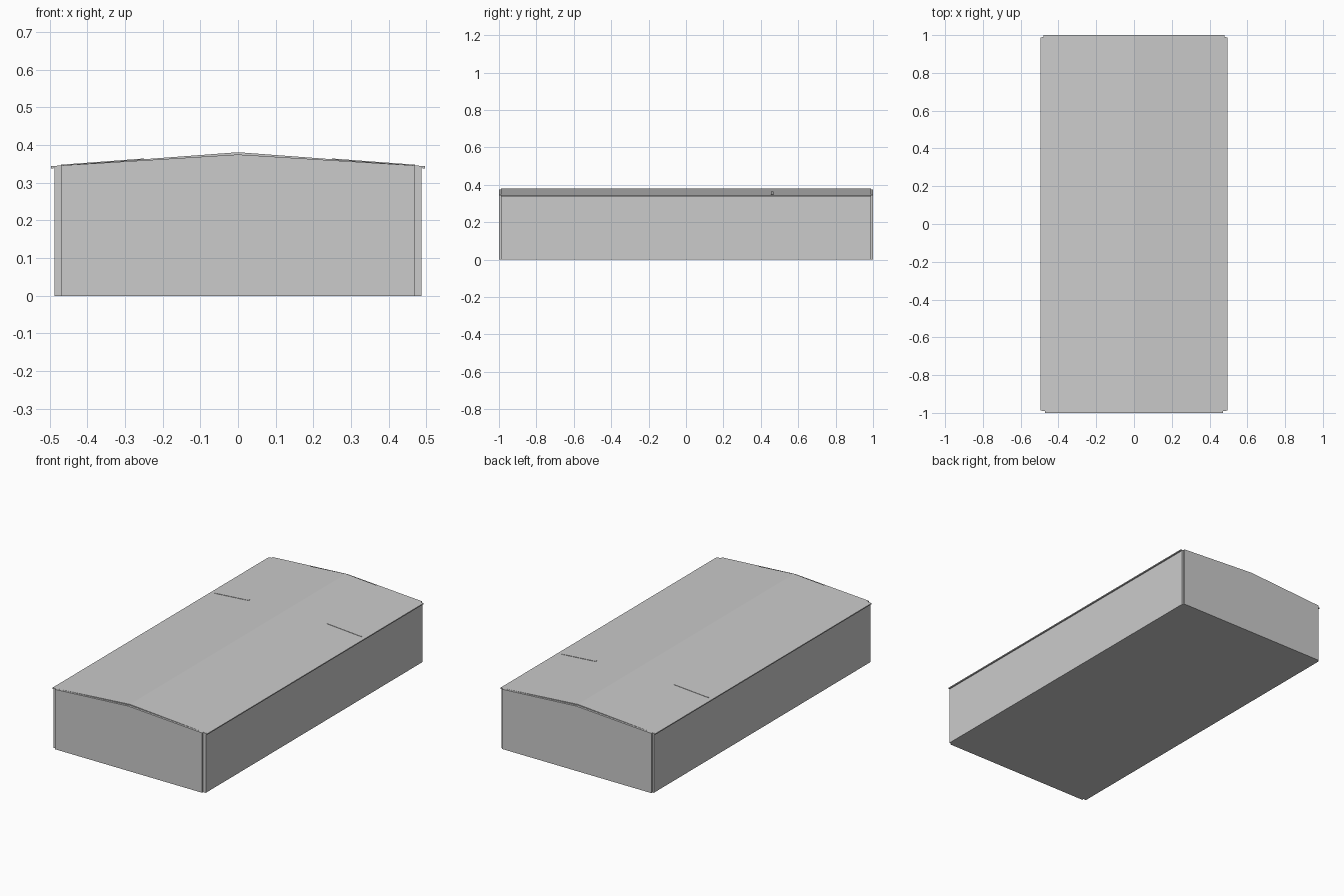
import bpy

if "Cube" in bpy.data.objects:
    bpy.data.objects.remove(bpy.data.objects["Cube"])


def extrude_profile(name, pts, y0, y1):
    """Extrude an (x, z) outline along y into a closed solid."""
    n = len(pts)
    verts = [(x, y0, z) for x, z in pts] + [(x, y1, z) for x, z in pts]
    faces = [tuple(range(n)), tuple(range(2 * n - 1, n - 1, -1))]
    faces += [(i, i + n, (i + 1) % n + n, (i + 1) % n) for i in range(n)]
    mesh = bpy.data.meshes.new(name)
    mesh.from_pydata(verts, [], faces)
    mesh.update()
    obj = bpy.data.objects.new(name, mesh)
    bpy.context.collection.objects.link(obj)
    return obj


def roof_z(x):
    """Height of the roof's upper surface."""
    return 0.381 - abs(x) * (0.381 - 0.344) / 0.496


# floor slab
extrude_profile("floor", [(-0.487, 0), (0.487, 0), (0.487, 0.004), (-0.487, 0.004)], -0.99, 0.99)

# gable end walls
for name, w, y0, y1 in (("front_wall", 0.47, -1.0, -0.986), ("back_wall", 0.478, 0.986, 1.0)):
    edge = roof_z(w)
    extrude_profile(name, [(-w, 0), (w, 0), (w, edge), (0, 0.375), (-w, edge)], y0, y1)

# long side walls and the short inner partitions that just break the roof
for side, s in (("left", -1), ("right", 1)):
    extrude_profile(side + "_wall",
                    [(s * x, z) for x, z in ((0.47, 0), (0.487, 0), (0.487, 0.3435), (0.47, 0.345))],
                    -0.99, 0.99)
    extrude_profile(side + "_partition",
                    [(s * 0.25, 0), (s * 0.47, 0), (s * 0.47, roof_z(0.47) + 0.002),
                     (s * 0.25, roof_z(0.25) + 0.002)], 0.455, 0.468)

# low gable roof sheet
extrude_profile("roof", [(-0.496, 0.338), (0, 0.375), (0.496, 0.338),
                         (0.496, 0.344), (0, 0.381), (-0.496, 0.344)], -0.988, 0.988)

# consistent outward normals
import bmesh
for obj in bpy.data.objects:
    bm = bmesh.new()
    bm.from_mesh(obj.data)
    bmesh.ops.recalc_face_normals(bm, faces=bm.faces)
    bm.to_mesh(obj.data)
    bm.free()
